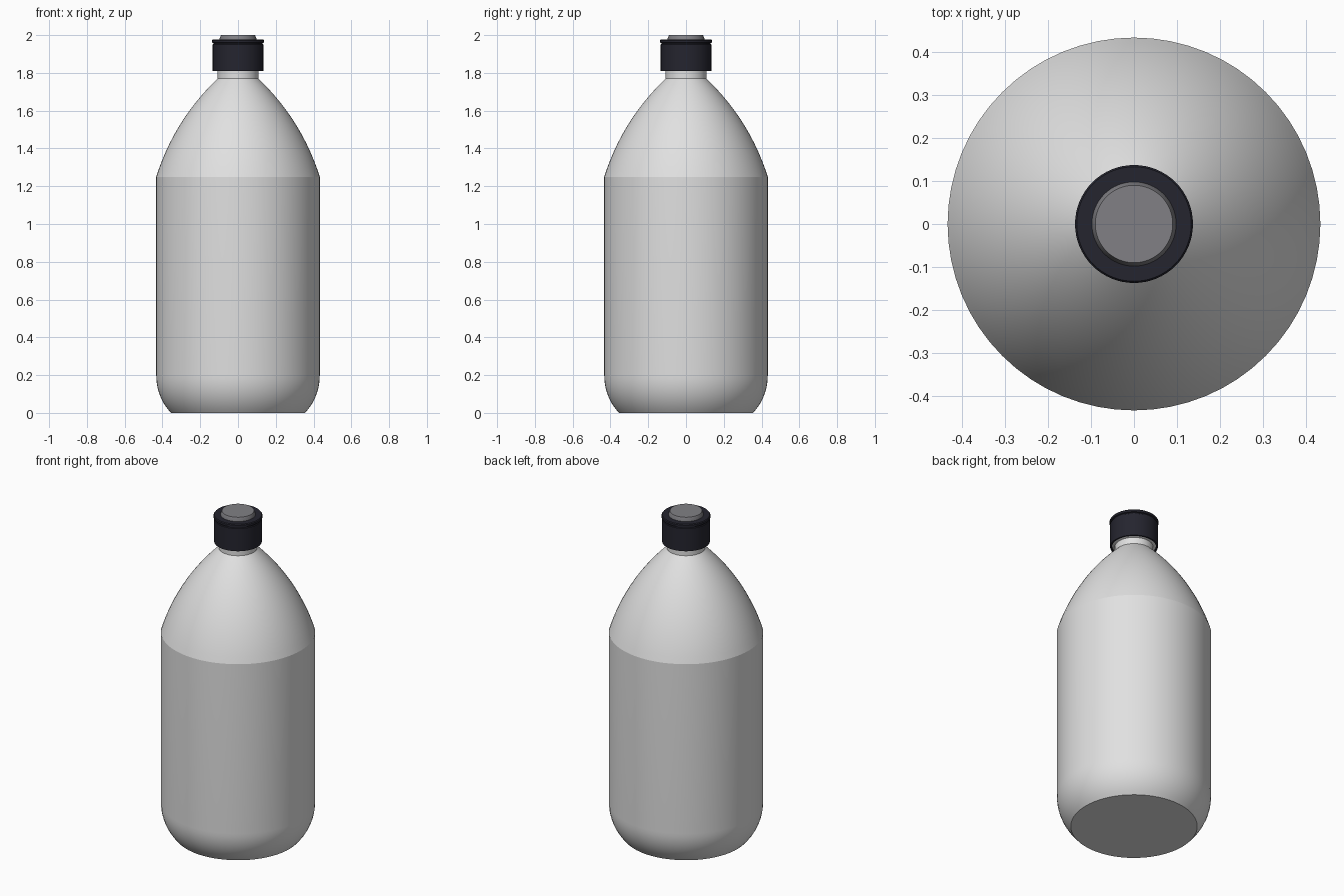
import bpy, bmesh, math

if "Cube" in bpy.data.objects:
    bpy.data.objects.remove(bpy.data.objects["Cube"])

SEGMENTS = 64


def material(name, rgb):
    m = bpy.data.materials.new(name)
    m.diffuse_color = (*rgb, 1)
    m.use_nodes = True
    m.node_tree.nodes["Principled BSDF"].inputs["Base Color"].default_value = m.diffuse_color
    return m


def curve(a, c, b, n):
    """Quadratic curve from a to b, pulled toward c."""
    pts = []
    for i in range(n + 1):
        t = i / n
        pts.append(tuple((1 - t) ** 2 * a[k] + 2 * t * (1 - t) * c[k] + t * t * b[k] for k in (0, 1)))
    return pts


def lathe(name, profile, mat, angle=25):
    """Spin a (radius, height) profile about z; radius 0 ends become single points."""
    bm = bmesh.new()
    rings = []
    for r, z in profile:
        n = 1 if r == 0 else SEGMENTS
        rings.append([bm.verts.new((r * math.cos(2 * math.pi * i / SEGMENTS),
                                    r * math.sin(2 * math.pi * i / SEGMENTS), z)) for i in range(n)])
    for lo, hi in zip(rings, rings[1:]):
        for i in range(SEGMENTS):
            j = (i + 1) % SEGMENTS
            if len(lo) == 1:
                bm.faces.new((lo[0], hi[j], hi[i]))
            elif len(hi) == 1:
                bm.faces.new((lo[i], lo[j], hi[0]))
            else:
                bm.faces.new((lo[i], lo[j], hi[j], hi[i]))
    bmesh.ops.recalc_face_normals(bm, faces=bm.faces)
    me = bpy.data.meshes.new(name)
    bm.to_mesh(me)
    bm.free()
    me.materials.append(mat)
    ob = bpy.data.objects.new(name, me)
    bpy.context.collection.objects.link(ob)
    bpy.ops.object.select_all(action='DESELECT')
    ob.select_set(True)
    bpy.context.view_layer.objects.active = ob
    bpy.ops.object.shade_smooth_by_angle(angle=math.radians(angle))
    return ob


white = material("light grey plastic", (0.75, 0.75, 0.75))
dark = material("dark cap", (0.018, 0.018, 0.028))
grey = material("grey stopper", (0.22, 0.217, 0.235))

# Bottle: rounded base, straight body, domed shoulder, neck with a hidden lip
bottle = [(0, 0)]
bottle += curve((0.355, 0), (0.433, 0.085), (0.433, 0.2), 10)
bottle += curve((0.433, 1.25), (0.338, 1.55), (0.108, 1.77), 16)
bottle += [(0.108, 1.81), (0.123, 1.815), (0.123, 1.83), (0.108, 1.84), (0.108, 1.94), (0, 1.94)]
lathe("bottle", bottle, white, 14)

# Screw cap: open below, with a groove under its top band
lathe("screw_cap", [(0.124, 1.85), (0.124, 1.81), (0.134, 1.81), (0.134, 1.95), (0.130, 1.953),
                    (0.130, 1.957), (0.137, 1.96), (0.137, 1.972), (0.133, 1.977),
                    (0.095, 1.977), (0, 1.977)], dark)

# Stopper on top
lathe("stopper", [(0, 1.96), (0.098, 1.96), (0.098, 1.98), (0.09, 2.0), (0, 2.0)], grey)
